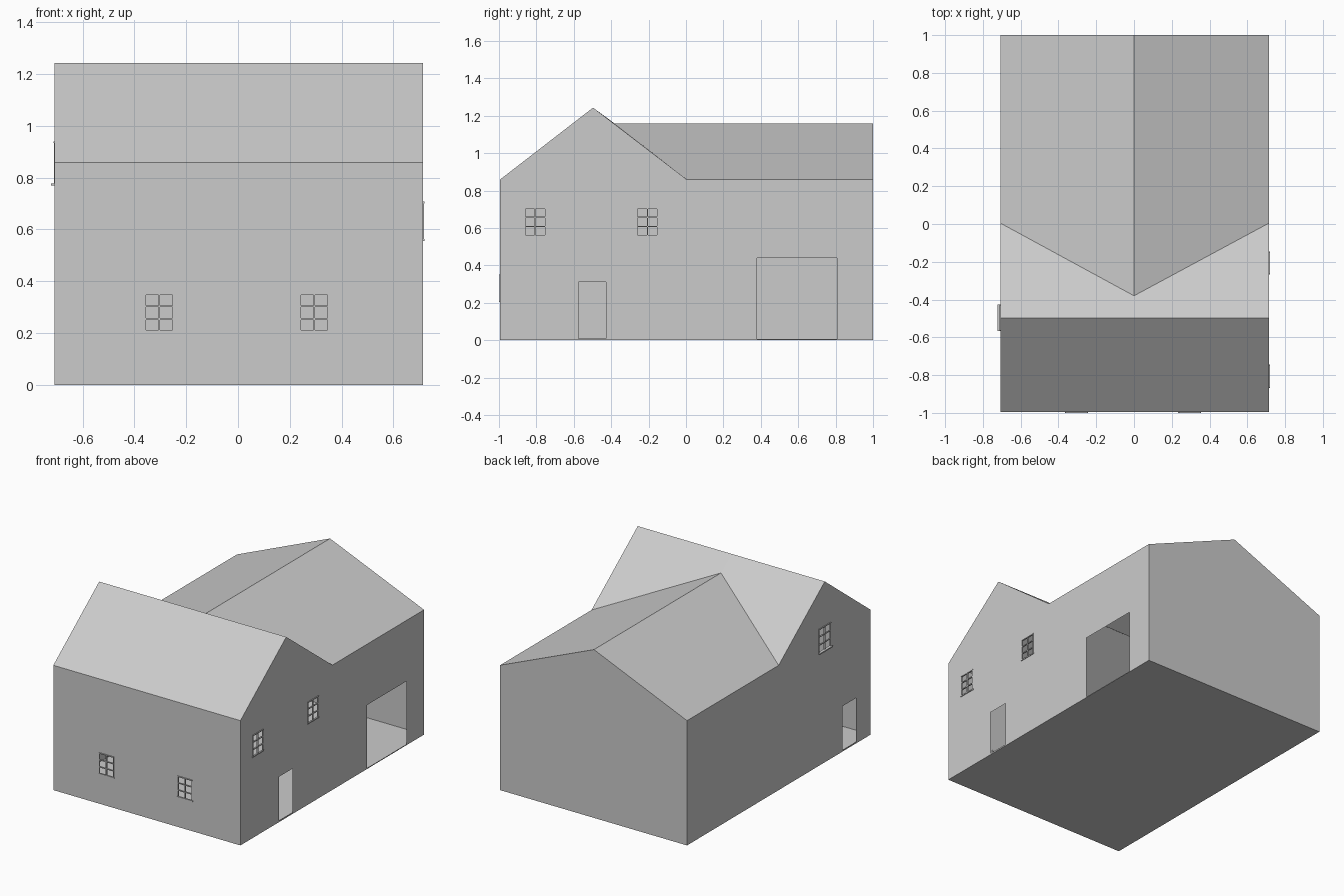
import bpy, bmesh
from mathutils import Vector

if "Cube" in bpy.data.objects:
    bpy.data.objects.remove(bpy.data.objects["Cube"])

X0, X1, Y0, Y1 = -0.708, 0.715, -0.995, 1.0   # outer wall planes
EAVE, RIDGE, WING = 0.858, 1.243, 1.157       # roof heights
YR, YE, YV = -0.497, 0.005, -0.38             # front ridge, rear eave, valley apex


def sheet(name, faces, axis=None, holes=()):
    """Thin surface from polygons, with rectangular openings (a0, a1, z0, z1)."""
    bm = bmesh.new()
    for pts in faces:
        bm.faces.new([bm.verts.new(p) for p in pts])
    bmesh.ops.remove_doubles(bm, verts=bm.verts[:], dist=1e-5)
    for a0, a1, z0, z1 in holes:
        for ax, v in ((axis, a0), (axis, a1), (2, z0), (2, z1)):
            co, no = Vector(), Vector()
            co[ax], no[ax] = v, 1
            bmesh.ops.bisect_plane(bm, geom=bm.verts[:] + bm.edges[:] + bm.faces[:],
                                   plane_co=co, plane_no=no, dist=1e-6)
        inside = []
        for f in bm.faces:
            c = f.calc_center_median()
            if a0 < c[axis] < a1 and z0 < c.z < z1:
                inside.append(f)
        bmesh.ops.delete(bm, geom=inside, context='FACES')
    bm.normal_update()
    for f in bm.faces:
        if f.normal.dot(f.calc_center_median() - Vector((0, 0, 0.5))) < 0:
            f.normal_flip()
    return finish(name, bm)


def finish(name, bm):
    me = bpy.data.meshes.new(name)
    bm.to_mesh(me)
    bm.free()
    ob = bpy.data.objects.new(name, me)
    bpy.context.collection.objects.link(ob)
    return ob


def window(name, axis, plane, out, hole, sill):
    """Frame, muntins (2 x 3 panes), and a sill; 'out' is the outward sign."""
    a0, a1, z0, z1 = hole
    bm = bmesh.new()

    def bar(u0, u1, w0, w1, depth):
        lo, hi = Vector((0, 0, w0)), Vector((0, 0, w1))
        other = 1 - axis
        lo[axis], hi[axis] = u0, u1
        lo[other], hi[other] = sorted((plane - out * 0.006, plane + out * depth))
        vs = bmesh.ops.create_cube(bm, size=1)["verts"]
        bmesh.ops.scale(bm, vec=hi - lo, verts=vs)
        bmesh.ops.translate(bm, vec=(lo + hi) / 2, verts=vs)

    t = 0.006
    am = (a0 + a1) / 2
    for u in (a0, am - t / 2, a1 - t):
        bar(u, u + t, z0, z1, 0.003)
    for i in (1, 2):
        z = z0 + (z1 - z0) * i / 3
        bar(a0, a1, z - t / 2, z + t / 2, 0.003)
    bar(a0, a1, z1 - t, z1, 0.005)
    bar(a0 - 0.003, a1 + 0.003, z0 - 0.002, z0 + t, sill)
    finish(name, bm)


# Openings
front_windows = [(-0.362, -0.247, 0.205, 0.352), (0.237, 0.352, 0.205, 0.352)]
right_windows = [(-0.865, -0.748, 0.557, 0.707), (-0.265, -0.148, 0.557, 0.707)]
left_window = (-0.563, -0.43, 0.772, 0.94)
right_door = (-0.575, -0.428, 0.01, 0.312)
garage_opening = (0.38, 0.808, 0.005, 0.44)
left_door = (-0.836, -0.69, 0.01, 0.312)

# Walls and floor
sheet("floor", [[(X0, Y0, 0), (X1, Y0, 0), (X1, Y1, 0), (X0, Y1, 0)]])
sheet("front_wall", [[(X0, Y0, 0), (X1, Y0, 0), (X1, Y0, EAVE), (X0, Y0, EAVE)]],
      0, front_windows)
sheet("back_wall", [[(X0, Y1, 0), (X1, Y1, 0), (X1, Y1, EAVE), (0, Y1, WING), (X0, Y1, EAVE)]])
for name, x, holes in (("right_wall", X1, right_windows + [right_door, garage_opening]),
                       ("left_wall", X0, [left_window, left_door])):
    sheet(name, [[(x, Y0, 0), (x, Y1, 0), (x, Y1, EAVE), (x, YE, EAVE), (x, Y0, EAVE)],
                 [(x, Y0, EAVE), (x, YE, EAVE), (x, YR, RIDGE)]], 1, holes)

# Roof: front slope, then rear slope and wing slope on each side
roof = [[(X0, Y0, EAVE), (X1, Y0, EAVE), (X1, YR, RIDGE), (X0, YR, RIDGE)]]
for x in (X0, X1):
    roof.append([(x, YR, RIDGE), (0, YR, RIDGE), (0, YV, WING), (x, YE, EAVE)])
    roof.append([(x, YE, EAVE), (0, YV, WING), (0, Y1, WING), (x, Y1, EAVE)])
sheet("roof", roof)

# Windows
for i, h in enumerate(front_windows):
    window(f"front_window_{i + 1}", 0, Y0, -1, h, 0.005)
for i, h in enumerate(right_windows):
    window(f"right_window_{i + 1}", 1, X1, 1, h, 0.005)
window("left_window", 1, X0, -1, left_window, 0.014)
